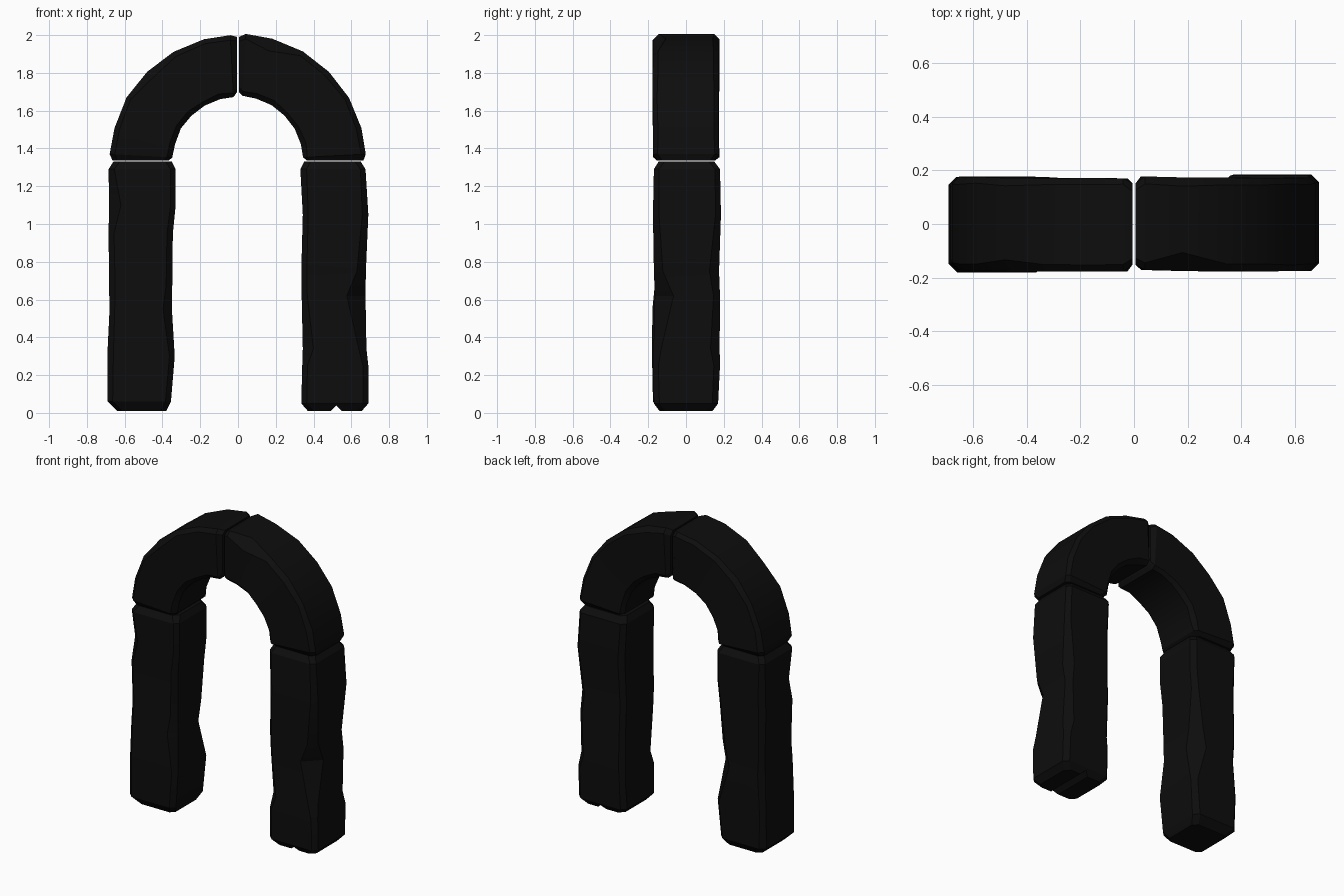
import bpy, bmesh, math, random
from mathutils import Vector

random.seed(4)
if "Cube" in bpy.data.objects:
    bpy.data.objects.remove(bpy.data.objects["Cube"])

stone = bpy.data.materials.new("black_stone")
stone.use_nodes = True
colour = (0.004, 0.004, 0.004, 1)
stone.diffuse_color = colour
stone.node_tree.nodes["Principled BSDF"].inputs["Base Color"].default_value = colour


def section(u0, u1, v0, v1, chips):
    """Rectangle with each corner cut back by its own chip size."""
    a, b, c, d = [k + random.uniform(-0.004, 0.004) for k in chips]
    return [(u0 + a, v0), (u1 - b, v0), (u1, v0 + b), (u1, v1 - c),
            (u1 - c, v1), (u0 + d, v1), (u0, v1 - d), (u0, v0 + a)]


def loft(name, rings):
    """Skin a list of matching rings and close both ends."""
    bm = bmesh.new()
    loops = [[bm.verts.new(p) for p in ring] for ring in rings]
    for low, high in zip(loops, loops[1:]):
        for i in range(len(low)):
            j = (i + 1) % len(low)
            bm.faces.new((low[i], low[j], high[j], high[i]))
    bm.faces.new(loops[0])
    bm.faces.new(loops[-1])
    bmesh.ops.recalc_face_normals(bm, faces=bm.faces)
    mesh = bpy.data.meshes.new(name)
    bm.to_mesh(mesh)
    bm.free()
    mesh.materials.append(stone)
    obj = bpy.data.objects.new(name, mesh)
    bpy.context.collection.objects.link(obj)
    bpy.ops.object.select_all(action="DESELECT")
    obj.select_set(True)
    bpy.context.view_layer.objects.active = obj
    bpy.ops.object.shade_smooth_by_angle(angle=math.radians(25))
    return obj


def pillar(name, profile, chipped):
    """Profile rows: height, x range, y range. Chipped: ring -> corner sizes."""
    rings = []
    for i, (z, x0, x1, y0, y1) in enumerate(profile):
        chips = chipped.get(i, (0.03, 0.03, 0.03, 0.03))
        rings.append([(x, y, z) for x, y in section(x0, x1, y0, y1, chips)])
    return loft(name, rings)


# Upright stones with worn, chipped corners
pillar("right_pillar", [
    (0.01, -0.64, -0.38, -0.14, 0.13), (0.06, -0.69, -0.355, -0.175, 0.17),
    (0.30, -0.692, -0.335, -0.18, 0.175), (0.55, -0.68, -0.35, -0.178, 0.17),
    (0.68, -0.683, -0.348, -0.165, 0.172), (0.95, -0.685, -0.345, -0.17, 0.17),
    (1.10, -0.683, -0.33, -0.17, 0.172), (1.29, -0.685, -0.33, -0.17, 0.172),
    (1.33, -0.66, -0.35, -0.145, 0.145)],
    {3: (0.03, 0.05, 0.09, 0.03), 4: (0.03, 0.03, 0.06, 0.03), 6: (0.06, 0.03, 0.03, 0.03)})

left_pillar = pillar("left_pillar", [
    (0.01, 0.37, 0.655, -0.14, 0.14), (0.05, 0.335, 0.69, -0.17, 0.17),
    (0.25, 0.34, 0.69, -0.175, 0.18), (0.34, 0.343, 0.68, -0.172, 0.178),
    (0.62, 0.337, 0.675, -0.165, 0.18), (0.75, 0.335, 0.677, -0.17, 0.175),
    (1.05, 0.343, 0.69, -0.175, 0.185), (1.29, 0.33, 0.675, -0.17, 0.18),
    (1.33, 0.35, 0.65, -0.145, 0.15)],
    {3: (0.06, 0.04, 0.05, 0.03), 4: (0.03, 0.10, 0.03, 0.03), 5: (0.03, 0.05, 0.05, 0.03)})

# Groove worn across the foot of the left pillar
bpy.ops.mesh.primitive_cube_add(size=1, location=(0.52, 0, 0), rotation=(0, math.radians(45), 0))
cutter = bpy.context.object
cutter.name = "foot_groove_cutter"
cutter.scale = (0.055, 0.6, 0.055)
cutter.hide_render = True
cutter.hide_set(True)
cutter.data.materials.append(stone)
groove = left_pillar.modifiers.new("foot_groove", "BOOLEAN")
groove.object = cutter
groove.operation = "DIFFERENCE"


def arch_half(name, side, chipped):
    """Quarter ring of stone with rounded-off ends."""
    rings = []
    steps = 6
    angles = [0, 3] + [90 * i / steps for i in range(1, steps)] + [87, 90]
    for i, angle in enumerate(angles):
        end = i in (0, len(angles) - 1)
        inset = 0.022 if end else 0
        wobble = 0 if end else random.uniform(-0.004, 0.004)
        chips = chipped.get(i, (0.025, 0.025, 0.025, 0.025))
        ring = section(0.345 + inset + wobble, 0.677 - inset * 0.6 + wobble,
                       -0.174 + inset + wobble, 0.174 - inset + wobble, chips)
        a = math.radians(angle)
        rings.append([Vector((side * (r * math.cos(a) + 0.006 * math.sin(a)), y,
                              1.335 + r * math.sin(a) * 0.988)) for r, y in ring])
    return loft(name, rings)


# Two curved stones meeting at the crown
arch_half("right_arch_stone", -1, {4: (0.03, 0.04, 0.03, 0.03)})
arch_half("left_arch_stone", 1, {6: (0.03, 0.07, 0.03, 0.03)})
